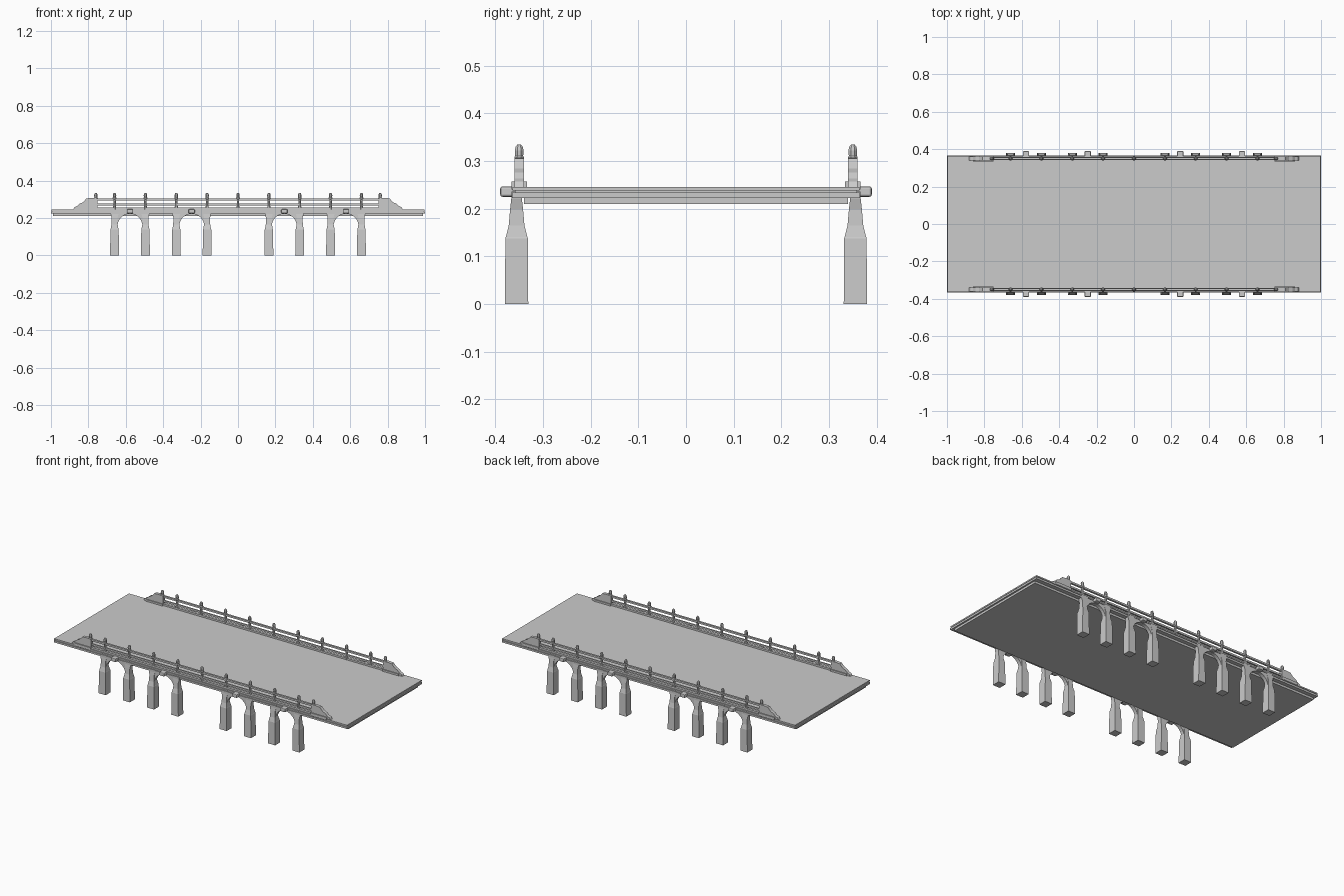
import bpy, bmesh, math
from mathutils import Vector

cube = bpy.data.objects.get("Cube")
if cube:
    bpy.data.objects.remove(cube, do_unlink=True)

stone = bpy.data.materials.new("grey stone")
stone.use_nodes = True
stone.diffuse_color = (0.6, 0.6, 0.6, 1)
stone.node_tree.nodes["Principled BSDF"].inputs["Base Color"].default_value = (0.6, 0.6, 0.6, 1)

EDGE = 0.35                                   # distance of each parapet from the centre line
PIERS = [s * x for s in (-1, 1) for x in (0.165, 0.33, 0.495, 0.66)]
ARCHES = [-0.5775, -0.2475, 0.2475, 0.5775]


def finish(name, bm):
    bmesh.ops.recalc_face_normals(bm, faces=bm.faces)
    mesh = bpy.data.meshes.new(name)
    bm.to_mesh(mesh)
    bm.free()
    mesh.materials.append(stone)
    obj = bpy.data.objects.new(name, mesh)
    bpy.context.collection.objects.link(obj)
    return obj


def box(name, x, y, z, bevel=0.0):
    """Box from (low, high) ranges."""
    bm = bmesh.new()
    bmesh.ops.create_cube(bm, size=1)
    for v in bm.verts:
        v.co = Vector([sum(r) / 2 + c * (r[1] - r[0]) for r, c in zip((x, y, z), v.co)])
    if bevel:
        bmesh.ops.bevel(bm, geom=bm.edges[:], offset=bevel, segments=2, affect='EDGES', profile=0.5)
    return finish(name, bm)


def prism(name, outline, y0, y1):
    """Extrude an x-z outline along y."""
    bm = bmesh.new()
    face = bm.faces.new([bm.verts.new((x, y0, z)) for x, z in outline])
    out = bmesh.ops.extrude_face_region(bm, geom=[face])["geom"]
    for v in out:
        if isinstance(v, bmesh.types.BMVert):
            v.co.y = y1
    return finish(name, bm)


def loft(name, x, y, sections):
    """Stack of rectangles: (half x, half y, z)."""
    bm = bmesh.new()
    rings = [[bm.verts.new((x + i * hx, y + j * hy, z))
              for i, j in ((-1, -1), (1, -1), (1, 1), (-1, 1))] for hx, hy, z in sections]
    for a, b in zip(rings, rings[1:]):
        for k in range(4):
            n = (k + 1) % 4
            bm.faces.new((a[k], a[n], b[n], b[k]))
    bm.faces.new(rings[0])
    bm.faces.new(rings[-1])
    return finish(name, bm)


def turned(name, x, y, profile, sides=8):
    """Faceted turned post from (radius, z) pairs."""
    bm = bmesh.new()
    rings = [[bm.verts.new((x + r * math.cos((k + .5) * math.tau / sides),
                            y + r * math.sin((k + .5) * math.tau / sides), z))
              for k in range(sides)] for r, z in profile]
    for a, b in zip(rings, rings[1:]):
        for k in range(sides):
            n = (k + 1) % sides
            bm.faces.new((a[k], a[n], b[n], b[k]))
    bm.faces.new(rings[0])
    bm.faces.new(rings[-1])
    return finish(name, bm)


# Deck slab in stepped courses
for name, hx, hy, z in (("deck_underside", 0.99, 0.34, (0.21, 0.223)),
                        ("deck_cornice", 1.0, 0.365, (0.223, 0.234)),
                        ("deck_recess", 0.994, 0.359, (0.234, 0.238)),
                        ("deck_top", 0.998, 0.364, (0.238, 0.246))):
    box(name, (-hx, hx), (-hy, hy), z)

POST = [(0.009, 0.245), (0.009, 0.262), (0.007, 0.266), (0.007, 0.298), (0.011, 0.302),
        (0.011, 0.308), (0.009, 0.311), (0.010, 0.322), (0.008, 0.330), (0.004, 0.335)]
WING = [(0.75, 0.24), (0.75, 0.303), (0.775, 0.308), (0.81, 0.305), (0.818, 0.296),
        (0.83, 0.284), (0.848, 0.276), (0.86, 0.264), (0.875, 0.257), (0.885, 0.24)]

for side, label in ((-1, "front"), (1, "back")):
    y = side * EDGE
    # Parapet: curb and two rails
    for name, h, hy, z in (("curb", 0.87, 0.008, (0.24, 0.257)),
                           ("lower_rail", 0.76, 0.004, (0.266, 0.277)),
                           ("top_rail", 0.76, 0.006, (0.294, 0.305))):
        box(f"{label}_{name}", (-h, h), (y - hy, y + hy), z)
    # Railing posts
    for x in PIERS + [0, -0.76, 0.76]:
        turned(f"{label}_railing_post", x, y, POST)
    # Scrolled end walls on wider plinths
    for end in (-1, 1):
        prism(f"{label}_end_wall", [(end * px, pz) for px, pz in WING], y - 0.01, y + 0.01)
        box(f"{label}_end_plinth", tuple(sorted((end * 0.75, end * 0.86))),
            (y - 0.016, y + 0.016), (0.24, 0.257))
    # Piers: broad block, tapered shaft, flared head
    for x in PIERS:
        loft(f"{label}_pier", x, side * 0.3555,
             [(0.024, 0.0245, 0), (0.022, 0.0235, 0.138), (0.021, 0.0225, 0.141),
              (0.0165, 0.0165, 0.165), (0.0155, 0.0135, 0.2), (0.021, 0.011, 0.222),
              (0.021, 0.011, 0.236)])
    # Arches between paired piers, each with a projecting keystone
    for x in ARCHES:
        curve = [(x + 0.067 * math.cos(a), 0.155 + 0.068 * math.sin(a))
                 for a in [math.pi * k / 14 for k in range(15)]]
        outline = [(x + 0.0825, 0.155)] + curve + [(x - 0.0825, 0.155),
                                                   (x - 0.0825, 0.234), (x + 0.0825, 0.234)]
        prism(f"{label}_arch", outline, side * 0.344, side * 0.366)
        box(f"{label}_keystone", (x - 0.017, x + 0.017),
            tuple(sorted((side * 0.35, side * 0.39))), (0.225, 0.247), 0.005)
